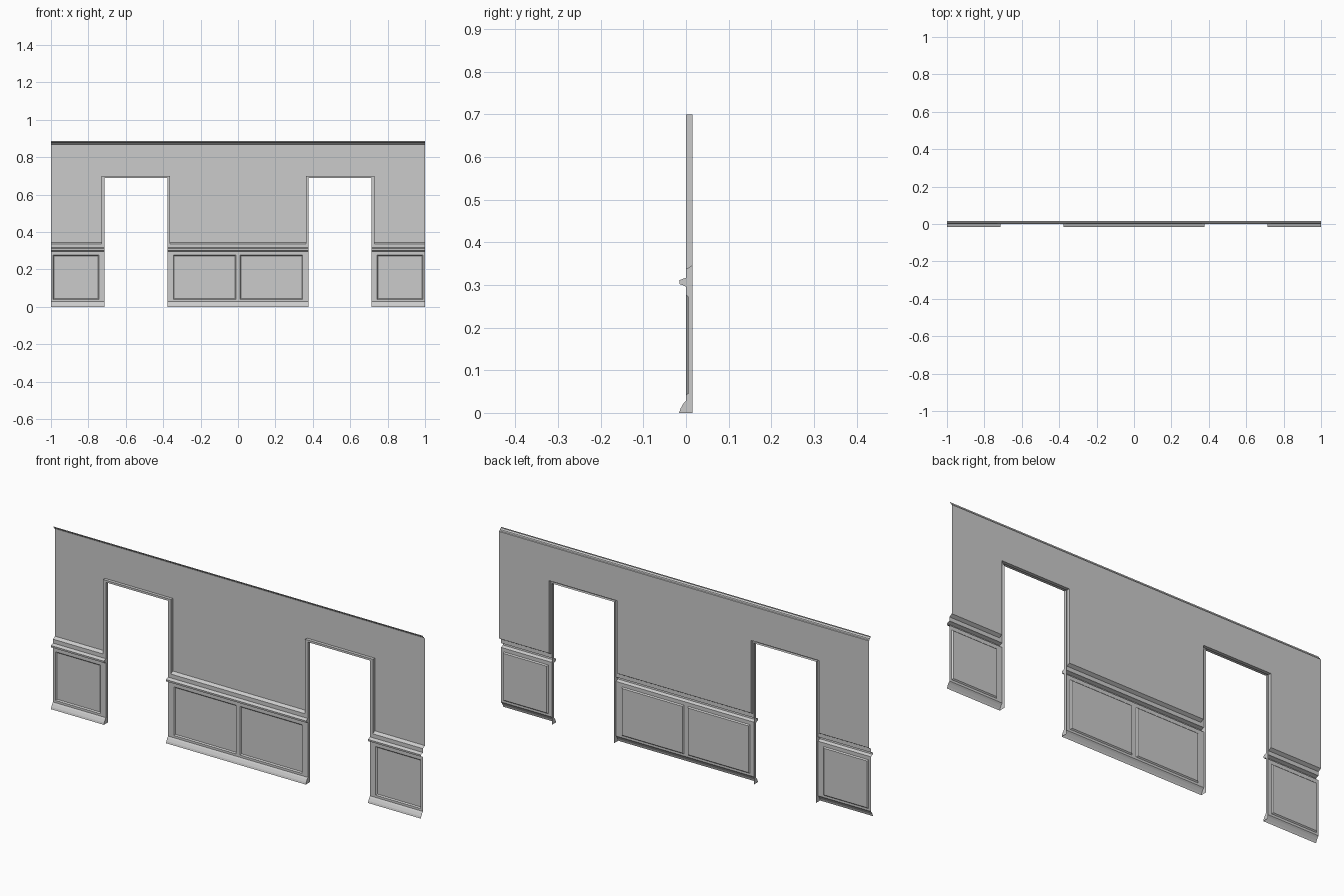
import bpy, bmesh
from mathutils import Vector

if "Cube" in bpy.data.objects:
    bpy.data.objects.remove(bpy.data.objects["Cube"])

BACK, FRONT = 0.015, 0.0            # wall sheet plane, trim/wainscot plane
IN, OUT, EDGE = 0.378, 0.714, 1.0   # doorway jambs and wall end (right half)
CASE, HEAD, TOP = 0.015, 0.69, 0.868
CASE_TOP, LEDGE = 0.70, 0.345


class Part:
    """Open sheet part; right half is built, left half is mirrored."""

    def __init__(self, name):
        self.name, self.bm = name, bmesh.new()

    def face(self, pts, toward=(0, -1, 0)):
        f = self.bm.faces.new([self.bm.verts.new(p) for p in pts])
        f.normal_update()
        if f.normal.dot(Vector(toward)) < 0:
            f.normal_flip()

    def rect(self, x0, x1, z0, z1, y):
        self.face([(x0, y, z0), (x1, y, z0), (x1, y, z1), (x0, y, z1)])

    def sweep(self, profile, x0, x1):
        for (ya, za), (yb, zb) in zip(profile, profile[1:]):
            self.face([(x0, ya, za), (x1, ya, za), (x1, yb, zb), (x0, yb, zb)],
                      (0, -1, -0.01))

    def cap(self, profile, x, side):
        self.face([(x, y, z) for y, z in profile], (side, 0, 0))

    def finish(self):
        bmesh.ops.remove_doubles(self.bm, verts=self.bm.verts, dist=1e-5)
        me = bpy.data.meshes.new(self.name)
        self.bm.to_mesh(me)
        self.bm.free()
        ob = bpy.data.objects.new(self.name, me)
        bpy.context.collection.objects.link(ob)
        m = ob.modifiers.new("mirror", 'MIRROR')
        m.use_clip = True
        m.merge_threshold = 1e-5


# upper wall sheet around the doorway
wall = Part("upper_wall")
wall.rect(0, IN - CASE, LEDGE, CASE_TOP, BACK)
wall.rect(OUT + CASE, EDGE, LEDGE, CASE_TOP, BACK)
for a, b in ((0, IN - CASE), (IN - CASE, OUT + CASE), (OUT + CASE, EDGE)):
    wall.rect(a, b, CASE_TOP, TOP, BACK)
wall.finish()

# crown moulding, open at the ends
crown = Part("crown_moulding")
crown.sweep([(BACK, TOP), (0.011, 0.870), (0.009, 0.876), (0.002, 0.881),
             (0.002, 0.886)], 0, EDGE)
crown.finish()

# section profiles
skirting = [(-0.016, 0), (-0.013, 0.010), (-0.006, 0.022), (FRONT, 0.029)]
rail = [(FRONT, 0.296), (-0.006, 0.299), (-0.015, 0.302), (-0.016, 0.311),
        (-0.006, 0.315), (FRONT, 0.317)]
ledge = [(FRONT, 0.317), (FRONT, 0.336), (BACK, LEDGE)]

# doorway casing: outer edge, front face, inner reveal
casing = Part("door_casing")
z0 = 0.336
for x, s in ((IN, -1), (OUT, 1)):
    o = x + s * CASE
    casing.rect(min(x, o), max(x, o), z0, HEAD, FRONT)
    casing.face([(o, FRONT, z0), (o, BACK, LEDGE), (o, BACK, CASE_TOP),
                 (o, FRONT, CASE_TOP)], (s, 0, 0))
    casing.cap([(FRONT, z0), (BACK, z0), (BACK, HEAD), (FRONT, HEAD)], x, -s)
casing.rect(IN - CASE, OUT + CASE, HEAD, CASE_TOP, FRONT)
for xa, xb, z, d in ((IN, OUT, HEAD, -1), (IN - CASE, OUT + CASE, CASE_TOP, 1)):
    casing.face([(xa, FRONT, z), (xb, FRONT, z), (xb, BACK, z), (xa, BACK, z)],
                (0, 0, d))
casing.finish()

# wainscot: skirting, panelled front, chair rail, sloped ledge
wains = Part("wainscot")
P0, P1, B, D = 0.040, 0.278, 0.005, 0.0055   # panel heights, bevel, recess
for x0, x1, pa, pb in ((0, IN, 0.011, 0.346), (OUT, EDGE, 0.744, 0.988)):
    wains.sweep(skirting, x0, x1)
    wains.sweep(rail, x0, x1)
    wains.sweep(ledge[:2], x0, x1)
    la, lb = (0, IN - CASE) if x0 == 0 else (OUT + CASE, EDGE)
    wains.face([(la, FRONT, 0.336), (lb, FRONT, 0.336),
                (lb, BACK, LEDGE), (la, BACK, LEDGE)])
    wains.rect(x0, x1, 0.029, P0, FRONT)
    wains.rect(x0, x1, P1, 0.296, FRONT)
    wains.rect(x0, pa, P0, P1, FRONT)
    wains.rect(pb, x1, P0, P1, FRONT)
    outer = [(pa, FRONT, P0), (pb, FRONT, P0), (pb, FRONT, P1), (pa, FRONT, P1)]
    inner = [(pa + B, D, P0 + B), (pb - B, D, P0 + B),
             (pb - B, D, P1 - B), (pa + B, D, P1 - B)]
    wains.face(inner)
    for i in range(4):
        j = (i + 1) % 4
        wains.face([outer[i], outer[j], inner[j], inner[i]])

# closed jamb ends following the wainscot section
section = skirting + rail + [(FRONT, 0.336), (BACK, 0.336), (BACK, 0)]
wains.cap(section, IN, 1)
wains.cap(section, OUT, -1)
wains.finish()
